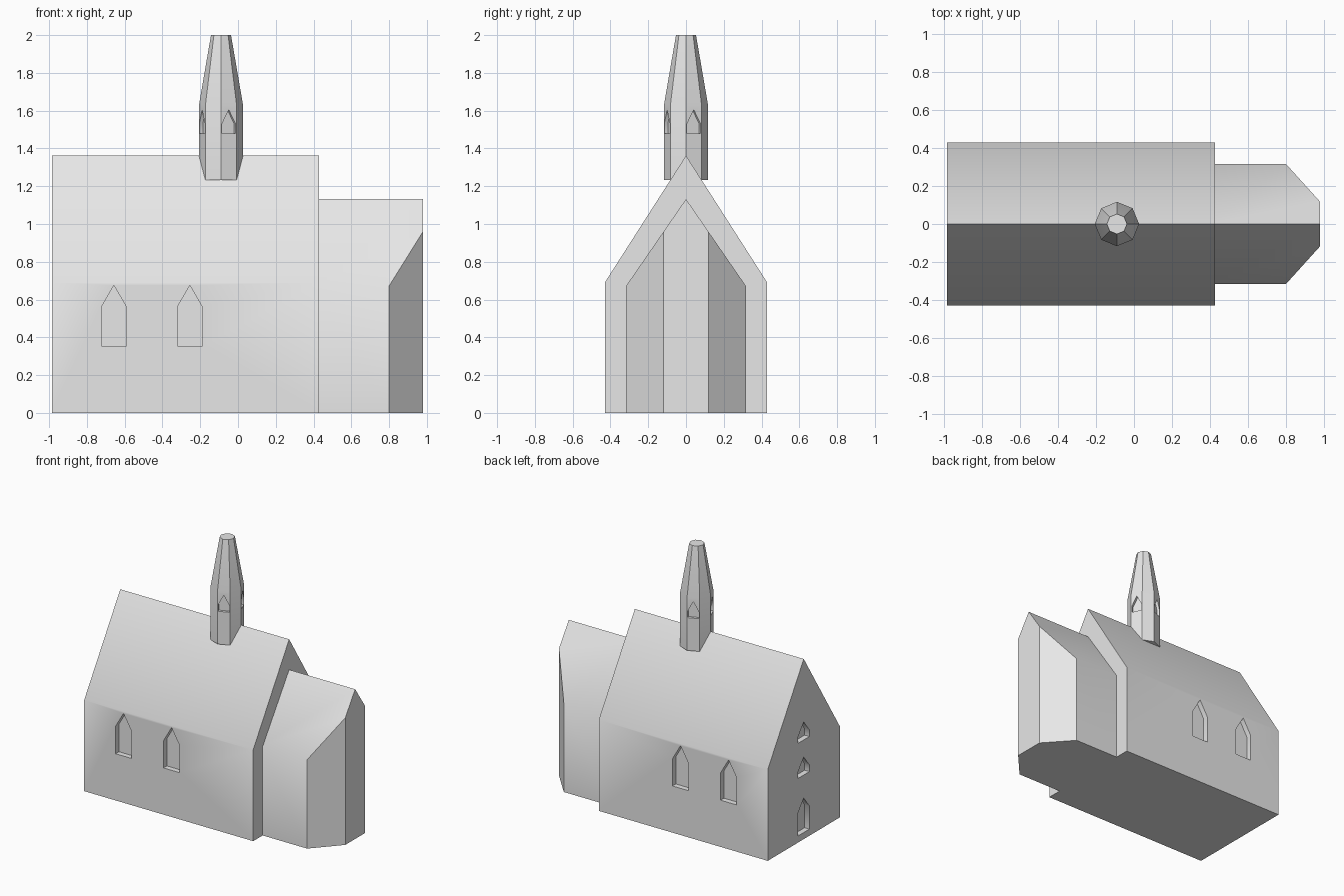
import bpy, bmesh, math
from mathutils import Vector

if "Cube" in bpy.data.objects:
    bpy.data.objects.remove(bpy.data.objects["Cube"])

stone = bpy.data.materials.new("grey stone")
stone.diffuse_color = (0.8, 0.8, 0.8, 1)
stone.use_nodes = True
stone.node_tree.nodes["Principled BSDF"].inputs["Base Color"].default_value = stone.diffuse_color


def make_object(name, bm):
    bmesh.ops.recalc_face_normals(bm, faces=bm.faces[:])
    mesh = bpy.data.meshes.new(name)
    bm.to_mesh(mesh)
    bm.free()
    mesh.materials.append(stone)
    obj = bpy.data.objects.new(name, mesh)
    bpy.context.collection.objects.link(obj)
    return obj


def loft(bm, rings):
    """Skin matching rings of points and cap both ends."""
    loops = [[bm.verts.new(p) for p in ring] for ring in rings]
    n = len(loops[0])
    for a, b in zip(loops, loops[1:]):
        for i in range(n):
            j = (i + 1) % n
            bm.faces.new((a[i], a[j], b[j], b[i]))
    bm.faces.new(loops[0][::-1])
    bm.faces.new(loops[-1])


def gabled_block(bm, x0, x1, half, eave, ridge):
    profile = [(-half, 0), (half, 0), (half, eave), (0, ridge), (-half, eave)]
    loft(bm, [[(x, y, z) for y, z in profile] for x in (x0, x1)])


def pointed_window(bm, x, y, angle, width, sill, shoulder, apex, depth):
    """Prism with a pointed top, sunk into the wall facing the given angle."""
    a = math.radians(angle)
    out = Vector((math.cos(a), math.sin(a), 0))
    side = Vector((-out.y, out.x, 0))
    h = width / 2
    profile = [(-h, sill), (h, sill), (h, shoulder), (0, apex), (-h, shoulder)]
    loft(bm, [[Vector((x, y, z)) + side * u + out * d for u, z in profile]
              for d in (-depth, 0.03)])


def cut(obj, bm):
    cutter = make_object("window_cutter", bm)
    cutter.hide_render = True
    mod = obj.modifiers.new("windows", 'BOOLEAN')
    mod.operation = 'DIFFERENCE'
    mod.solver = 'EXACT'
    mod.object = cutter
    bpy.context.view_layer.objects.active = obj
    bpy.ops.object.modifier_apply(modifier=mod.name)
    bpy.data.objects.remove(cutter)


# nave
WEST, EAST, HALF = -0.985, 0.428, 0.43
bm = bmesh.new()
gabled_block(bm, WEST, EAST, HALF, 0.69, 1.362)
nave = make_object("nave", bm)

# nave windows: two on each long wall, three up the west gable
bm = bmesh.new()
for x in (-0.657, -0.255):
    for s in (-1, 1):
        pointed_window(bm, x, s * HALF, 90 * s, 0.133, 0.353, 0.56, 0.675, 0.04)
for sill, shoulder, apex in ((0.05, 0.225, 0.31), (0.485, 0.535, 0.62), (0.75, 0.80, 0.885)):
    pointed_window(bm, WEST, 0, 180, 0.135, sill, shoulder, apex, 0.04)
cut(nave, bm)

# choir with two corners cut off at the east end
bm = bmesh.new()
gabled_block(bm, EAST - 0.02, 0.98, 0.317, 0.672, 1.132)
for s in (-1, 1):
    bmesh.ops.bisect_plane(bm, geom=bm.verts[:] + bm.edges[:] + bm.faces[:],
                           plane_co=(0.80, s * 0.317, 0),
                           plane_no=(0.199, s * 0.18, 0), clear_outer=True)
    bmesh.ops.holes_fill(bm, edges=bm.edges[:], sides=0)
choir = make_object("choir", bm)

# octagonal ridge turret with tapering spire
TX, R = -0.09, 0.117
bm = bmesh.new()
loft(bm, [[(TX + r * math.cos(k * math.pi / 4), r * math.sin(k * math.pi / 4), z)
           for k in range(8)]
          for r, z in ((R, 1.232), (R, 1.628), (0.053, 2.0))])
turret = make_object("ridge_turret", bm)

# turret openings on every second side
bm = bmesh.new()
apothem = R * math.cos(math.pi / 8)
for k in range(4):
    deg = 22.5 + 90 * k
    a = math.radians(deg)
    pointed_window(bm, TX + apothem * math.cos(a), apothem * math.sin(a), deg,
                   0.078, 1.48, 1.53, 1.605, 0.02)
cut(turret, bm)

# soft eaves, crisp corners
bpy.ops.object.select_all(action='DESELECT')
for obj in (nave, choir, turret):
    obj.select_set(True)
bpy.context.view_layer.objects.active = nave
bpy.ops.object.shade_smooth_by_angle(angle=math.radians(40))
